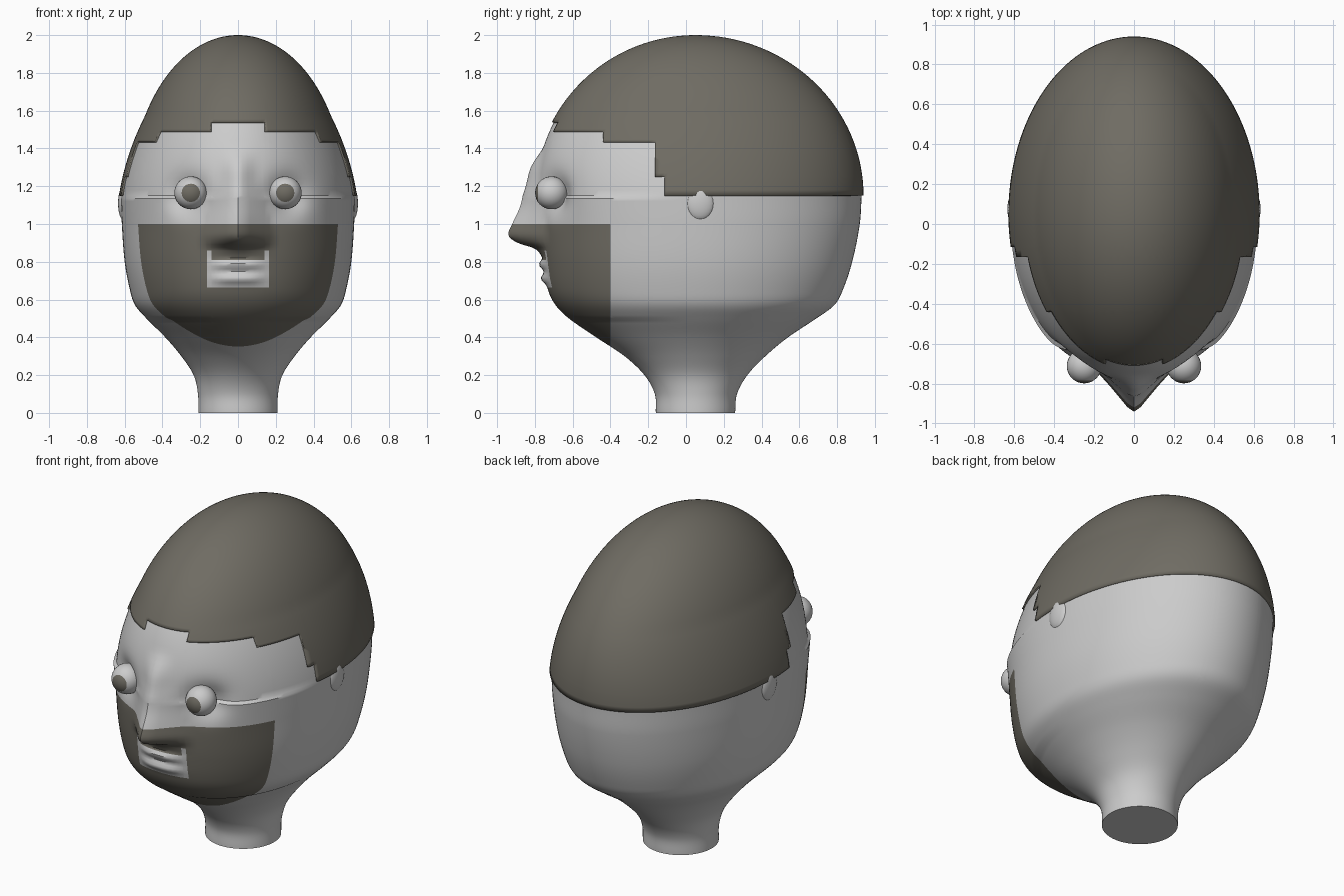
import bpy, bmesh
from math import sin, cos, pi, sqrt, exp, radians
from mathutils import Vector

if "Cube" in bpy.data.objects:
    bpy.data.objects.remove(bpy.data.objects["Cube"], do_unlink=True)


def material(name, color):
    m = bpy.data.materials.new(name)
    m.use_nodes = True
    m.diffuse_color = (*color, 1)
    m.node_tree.nodes["Principled BSDF"].inputs["Base Color"].default_value = (*color, 1)
    return m


SKIN = material("skin grey", (0.6, 0.6, 0.6))
HAIR = material("hair dark grey", (0.16, 0.15, 0.125))

MID_Y, BROW, DOME = 0.05, 1.15, 0.84
# height, half width, front y, back y of the neck and jaw
PROFILE = [(0, .21, -.16, .26), (.1, .212, -.165, .27), (.2, .235, -.22, .325),
           (.3, .3, -.325, .42), (.4, .385, -.475, .54), (.5, .485, -.62, .69),
           (.57, .545, -.69, .785), (.65, .572, -.73, .83), (.8, .6, -.755, .88),
           (1, .615, -.77, .92), (BROW, .62, -.795, .93)]
# height, nose projection
NOSE = [(.82, 0), (.87, .04), (.9, .13), (.94, .175), (1, .15), (1.1, .09),
        (1.2, .055), (1.3, .04), (1.4, 0)]


def sample(keys, z):
    """Smooth interpolation through keys sorted by their first value."""
    if z <= keys[0][0]:
        return keys[0][1:]
    if z >= keys[-1][0]:
        return keys[-1][1:]
    i = max(k for k in range(len(keys) - 1) if keys[k][0] <= z)
    a, b = keys[i], keys[i + 1]
    before, after = keys[max(i - 1, 0)], keys[min(i + 2, len(keys) - 1)]
    h = b[0] - a[0]
    t = (z - a[0]) / h
    out = []
    for j in range(1, len(a)):
        ma = (b[j] - before[j]) / (b[0] - before[0]) * h
        mb = (after[j] - a[j]) / (after[0] - a[0]) * h
        out.append((2*t**3 - 3*t*t + 1) * a[j] + (t**3 - 2*t*t + t) * ma
                   + (3*t*t - 2*t**3) * b[j] + (t**3 - t*t) * mb)
    return out


def section(z, grow):
    if z < BROW:
        return sample(PROFILE, z)
    t = min((z - BROW) / (DOME + grow), 1)
    s = sqrt(1 - t * t)
    return ((.62 + grow) * s * (1 - .1 * min(1, 2 * t)),
            MID_Y - (.845 + grow) * s, MID_Y + (.88 + grow) * s)


def sculpt(p):
    """Nose, eye sockets and lips pushed into the front of the face."""
    if p.y > -.3:
        return
    x, z = abs(p.x), p.z
    width = .19 - .1 * min(max((z - .94) / .3, 0), 1)
    fall = max(0, 1 - max(0, x - .015) / width)
    p.y -= sample(NOSE, z)[0] * fall ** 1.3
    p.y += .075 * exp(-((x - .27) / .1) ** 2 - ((z - 1.15) / .1) ** 2)
    for lip in (.71, .785):
        p.y -= .025 * exp(-(x / .12) ** 4 - ((z - lip) / .025) ** 2)


def shell(heights, grow=0, around=144):
    bm = bmesh.new()
    rings = []
    for z in heights:
        w, front, back = section(z, grow)
        ring = []
        for k in range(around):
            c, s = cos(2 * pi * k / around), sin(2 * pi * k / around)
            power = 2 / 2.15 if z < BROW and z > .5 and s < 0 else 1
            reach = back - MID_Y if s > 0 else front - MID_Y
            ring.append(bm.verts.new((w * abs(c) ** power * (1 if c > 0 else -1),
                                      MID_Y + reach * abs(s) ** power, z)))
        rings.append(ring)
    for lo, hi in zip(rings, rings[1:]):
        for k in range(around):
            n = (k + 1) % around
            bm.faces.new((lo[k], lo[n], hi[n], hi[k]))
    bmesh.ops.remove_doubles(bm, verts=bm.verts, dist=1e-5)
    return bm, rings[0]


def slice_at(bm, axis, values):
    normal = Vector([float(i == axis) for i in range(3)])
    for v in values:
        bmesh.ops.bisect_plane(bm, geom=bm.verts[:] + bm.edges[:] + bm.faces[:],
                               plane_co=normal * v, plane_no=normal, dist=1e-5)


def finish(name, bm, mats, angle=40):
    mesh = bpy.data.meshes.new(name)
    bm.to_mesh(mesh)
    bm.free()
    ob = bpy.data.objects.new(name, mesh)
    bpy.context.collection.objects.link(ob)
    for m in mats:
        mesh.materials.append(m)
    bpy.ops.object.select_all(action='DESELECT')
    ob.select_set(True)
    bpy.context.view_layer.objects.active = ob
    bpy.ops.object.shade_smooth_by_angle(angle=radians(angle))
    return ob


def dome_heights(grow):
    return [BROW + (DOME + grow) * sin(pi / 2 * k / 44) for k in range(45)]


# Head, with the beard coloured on the lower front and a gap for the mouth
bm, base = shell([BROW * k / 80 for k in range(80)] + dome_heights(0))
bm.faces.new(base[::-1])
for v in bm.verts:
    sculpt(v.co)
slice_at(bm, 0, (-.165, -.14, .14, .165))
slice_at(bm, 1, (-.4,))
slice_at(bm, 2, (.665, .81, .86, 1))
for f in bm.faces:
    c = f.calc_center_median()
    x = abs(c.x)
    mouth = x < .165 and .665 < c.z < (.81 if x < .14 else .86)
    f.material_index = int(c.y < -.4 and c.z < 1 and not mouth)
finish("head", bm, (SKIN, HAIR))


# Hair cap with a stepped hairline
def hairline(c):
    if c.y > -.115:
        return BROW
    if c.y > -.165:
        return 1.25
    if c.y > -.44:
        return 1.435
    return 1.49 if abs(c.x) > .145 else 1.54


bm, base = shell(dome_heights(.01), .01)
slice_at(bm, 0, (-.145, .145))
slice_at(bm, 1, (-.44, -.165, -.115))
slice_at(bm, 2, (1.25, 1.435, 1.49, 1.54))
bare = []
for f in bm.faces:
    c = f.calc_center_median()
    if c.z < hairline(c):
        bare.append(f)
bmesh.ops.delete(bm, geom=bare, context='FACES')
hair = finish("hair", bm, (HAIR,))
thick = hair.modifiers.new("thickness", 'SOLIDIFY')
thick.thickness, thick.offset = .02, -1

# Eyes with a dark pupil cap facing forward, and small ears
for side, label in ((1, "left"), (-1, "right")):
    bm = bmesh.new()
    bmesh.ops.create_uvsphere(bm, u_segments=32, v_segments=16, radius=.087)
    for f in bm.faces:
        f.material_index = int(f.calc_center_median().z > .07)
    for v in bm.verts:
        v.co = Vector((v.co.x + side * .25, -.712 - v.co.z, v.co.y + 1.165))
    bmesh.ops.recalc_face_normals(bm, faces=bm.faces)
    finish(label + "_eye", bm, (SKIN, HAIR))

    bm = bmesh.new()
    bmesh.ops.create_uvsphere(bm, u_segments=24, v_segments=12, radius=1)
    for v in bm.verts:
        v.co = Vector((v.co.x * .03 + side * .605, v.co.y * .075 + .075, v.co.z * .09 + 1.11))
    finish(label + "_ear", bm, (SKIN,))
